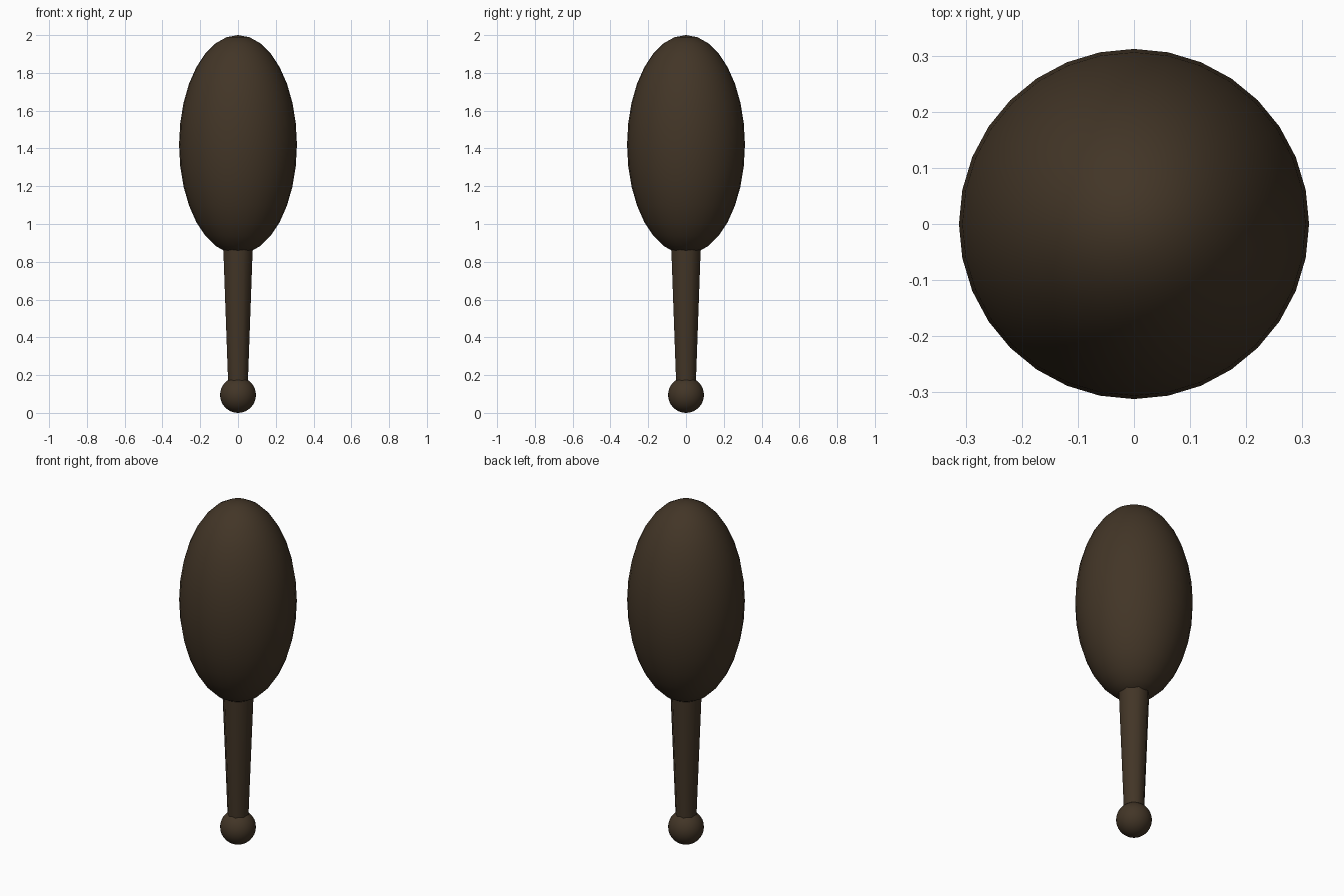
import bpy, math

if "Cube" in bpy.data.objects:
    bpy.data.objects.remove(bpy.data.objects["Cube"])


def finish(name, material):
    obj = bpy.context.object
    obj.name = name
    obj.data.materials.append(material)
    bpy.ops.object.transform_apply(location=False, rotation=True, scale=True)
    bpy.ops.object.shade_smooth_by_angle(angle=math.radians(50))
    return obj


wood = bpy.data.materials.new("dark_wood")
wood.diffuse_color = (0.055, 0.036, 0.02, 1)
wood.use_nodes = True
wood.node_tree.nodes["Principled BSDF"].inputs["Base Color"].default_value = wood.diffuse_color

# Egg-shaped head
bpy.ops.mesh.primitive_uv_sphere_add(segments=32, ring_count=16, radius=1, location=(0, 0, 1.42))
bpy.context.object.scale = (0.312, 0.312, 0.58)
finish("head", wood)

# Tapered eight-sided handle, running into the head and the pommel
bpy.ops.mesh.primitive_cone_add(vertices=8, radius1=0.055, radius2=0.087, depth=0.82,
                                location=(0, 0, 0.53), rotation=(0, 0, math.radians(22.5)))
finish("handle", wood)

# Round pommel at the foot
bpy.ops.mesh.primitive_uv_sphere_add(segments=32, ring_count=16, radius=0.095, location=(0, 0, 0.095))
finish("pommel", wood)
